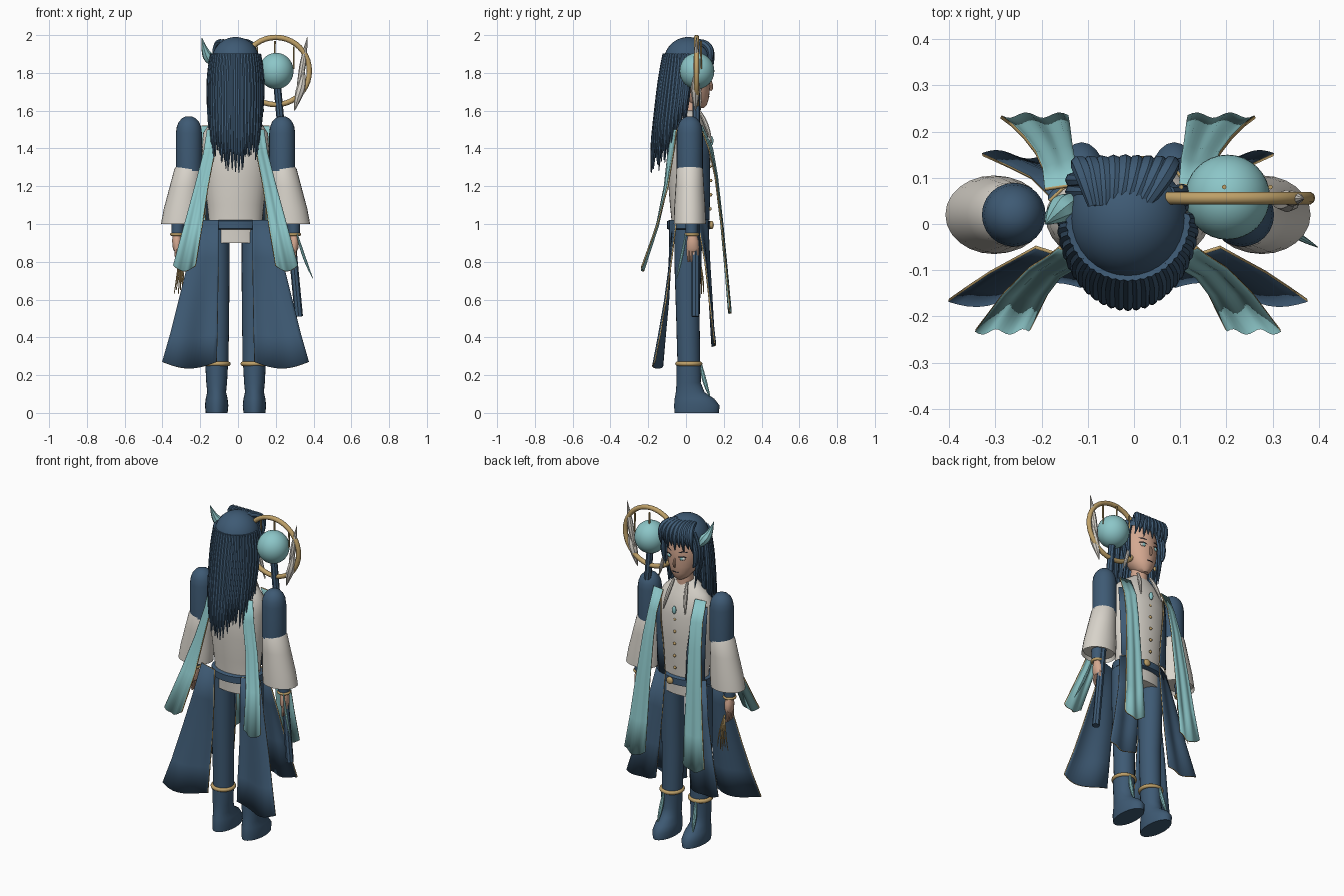
import bpy, bmesh, math, random
from math import sin, cos, pi, radians
from mathutils import Vector

random.seed(4)
if "Cube" in bpy.data.objects:
    bpy.data.objects.remove(bpy.data.objects["Cube"])
CX = -0.013          # body centre line
made = []


def material(name, rgb):
    m = bpy.data.materials.new(name)
    m.use_nodes = True
    lin = [((c / 255 + 0.055) / 1.055) ** 2.4 for c in rgb] + [1]
    m.diffuse_color = lin
    m.node_tree.nodes["Principled BSDF"].inputs["Base Color"].default_value = lin
    return m


BLUE = material("slate blue", (62, 90, 116))
TEAL = material("pale teal", (140, 198, 200))
GOLD = material("soft gold", (190, 160, 104))
CREAM = material("cream", (218, 213, 204))
SKIN = material("skin", (212, 168, 144))
DARK = material("dark ink", (36, 42, 54))


def finish(ob, name, *mats):
    ob.name = name
    ob.location.x += CX
    ob.data.materials.clear()
    for m in mats:
        ob.data.materials.append(m)
    made.append(ob)
    return ob


def from_bm(bm, name, *mats):
    bmesh.ops.recalc_face_normals(bm, faces=bm.faces)
    me = bpy.data.meshes.new(name)
    bm.to_mesh(me)
    bm.free()
    ob = bpy.data.objects.new(name, me)
    bpy.context.collection.objects.link(ob)
    return finish(ob, name, *mats)


def loft(name, mat, rings, n=24):
    """Stack of ellipses (x, y, z, rx, ry), capped at both ends."""
    bm = bmesh.new()
    loops = [[bm.verts.new((x + rx * cos(2 * pi * i / n), y + ry * sin(2 * pi * i / n), z))
              for i in range(n)] for x, y, z, rx, ry in rings]
    for a, b in zip(loops, loops[1:]):
        for i in range(n):
            bm.faces.new((a[i], a[i - 1], b[i - 1], b[i]))
    bm.faces.new(loops[0])
    bm.faces.new(loops[-1])
    return from_bm(bm, name, mat)


def tubes(name, mat, paths):
    """Tapered tubes; each path is a list of (x, y, z, radius)."""
    cu = bpy.data.curves.new(name, "CURVE")
    cu.dimensions = "3D"
    cu.bevel_depth, cu.bevel_resolution, cu.use_fill_caps = 1, 2, True
    for path in paths:
        sp = cu.splines.new("NURBS")
        sp.points.add(len(path) - 1)
        for p, (x, y, z, r) in zip(sp.points, path):
            p.co, p.radius = (x, y, z, 1), r
        sp.order_u, sp.use_endpoint_u, sp.resolution_u = min(3, len(path)), True, 5
    ob = bpy.data.objects.new(name, cu)
    bpy.context.collection.objects.link(ob)
    bpy.ops.object.select_all(action="DESELECT")
    ob.select_set(True)
    bpy.context.view_layer.objects.active = ob
    bpy.ops.object.convert(target="MESH")
    return finish(bpy.context.view_layer.objects.active, name, mat)


def panel(name, mat, s, rows, waves=2, amp=0.01, sag=0.03, n=14):
    """Cloth strip from rows (x_in, x_out, y_in, y_out, z), with a gold rim."""
    bm = bmesh.new()
    grid = []
    for k, (xi, xo, yi, yo, z) in enumerate(rows):
        t = k / (len(rows) - 1)
        grid.append([bm.verts.new((s * (xi + (xo - xi) * u),
                                   yi + (yo - yi) * u + amp * t * sin(waves * pi * u),
                                   z - sag * t ** 3 * sin(pi * u)))
                     for u in (i / n for i in range(n + 1))])
    for a, b in zip(grid, grid[1:]):
        for i in range(n):
            bm.faces.new((a[i], a[i + 1], b[i + 1], b[i]))
    ob = from_bm(bm, name, mat, GOLD)
    mod = ob.modifiers.new("thickness", "SOLIDIFY")
    mod.thickness, mod.offset, mod.material_offset_rim = 0.007, 0, 1


def ball(name, mat, loc, scale):
    bpy.ops.mesh.primitive_uv_sphere_add(segments=32, ring_count=20, radius=1, location=loc)
    bpy.context.object.scale = scale
    return finish(bpy.context.object, name, mat)


def hoop(name, mat, loc, r, thick, rot=(0, 0, 0)):
    bpy.ops.mesh.primitive_torus_add(location=loc, rotation=rot, major_radius=r, minor_radius=thick,
                                     major_segments=40, minor_segments=10)
    return finish(bpy.context.object, name, mat)


# Torso, belt, neck
loft("tunic", CREAM, [(0, .015, z, rx, ry) for z, rx, ry in (
    (.9, .15, .085), (1.0, .14, .09), (1.1, .15, .1), (1.25, .17, .112), (1.4, .178, .115),
    (1.48, .172, .1), (1.53, .14, .08), (1.565, .1, .065), (1.6, .05, .05))], 32)
loft("belt", BLUE, [(0, .015, z, r, r - .045) for z, r in
                    ((.97, .15), (.975, .16), (1.015, .16), (1.02, .15))], 32)
ball("belt_buckle", GOLD, (.03, .135, .995), (.022, .012, .022))
loft("neck", SKIN, [(0, .025, 1.56, .05, .05), (0, .03, 1.68, .045, .045)])
for i in range(5):
    ball(f"button_{i}", GOLD, (0, .128 + .004 * sin(i), 1.08 + .075 * i), (.009, .008, .009))
ball("pendant", TEAL, (0, .135, 1.44), (.013, .01, .025))

# Limbs and clothing, both sides
for s, side in ((1, "left"), (-1, "right")):
    loft(side + "_boot", BLUE, [(s * .1, y, z, rx, ry) for y, z, rx, ry in (
        (.057, 0, .058, .118), (.057, .04, .062, .12), (.045, .075, .058, .105),
        (.022, .11, .05, .076), (.014, .16, .055, .064), (.015, .255, .06, .066))])
    hoop(side + "_boot_band", GOLD, (s * .098, .015, .26), .06, .012)
    tubes(side + "_boot_trim", TEAL, [[(s * .11, .08, .26, .004), (s * .115, .09, .18, .02),
                                       (s * .12, .125, .09, .004)]])
    loft(side + "_leg", BLUE, [(s * x, y, z, rx, ry) for x, y, z, rx, ry in (
        (.096, .015, .25, .058, .06), (.096, .01, .5, .062, .062),
        (.098, .01, .75, .066, .07), (.098, .012, .97, .066, .075))])
    loft(side + "_upper_arm", BLUE, [(s * .247, .02, z, r, r) for z, r in (
        (1.57, .015), (1.56, .036), (1.54, .054), (1.515, .064), (1.48, .069), (1.28, .069))])
    loft(side + "_sleeve", CREAM, [(s * x, .02, z, rx, ry) for x, z, rx, ry in (
        (.25, 1.31, .06, .06), (.252, 1.29, .072, .07), (.265, 1.2, .083, .075),
        (.28, 1.08, .1, .083), (.29, 1.0, .105, .085), (.29, 1.02, .095, .075))])
    loft(side + "_cuff", BLUE, [(s * .305, .03, 1.03, .035, .035), (s * .308, .03, .94, .032, .032)])
    hoop(side + "_bracelet", GOLD, (s * .308, .03, .945), .031, .008)
    loft(side + "_palm", SKIN, [(s * .31, .035, z, rx, ry) for z, rx, ry in (
        (.94, .022, .024), (.91, .026, .032), (.87, .022, .034), (.855, .014, .028))], 16)
    tubes(side + "_fingers", SKIN, [[(s * .312, .012 + .016 * i, .87, .01), (s * .318, .012 + .016 * i, .83, .009),
                                     (s * .308, .014 + .016 * i, .8, .006)] for i in range(4)])
    # Coat tails, chest facing and front skirt
    panel(side + "_coat_tail", BLUE, s, ((.09, .2, -.085, -.05, 1.02), (.09, .245, -.088, -.075, .82),
          (.093, .3, -.1, -.105, .6), (.096, .345, -.12, -.135, .42), (.1, .388, -.135, -.165, .27)), 2, .018, .035)
    panel(side + "_chest_facing", BLUE, s, ((.115, .17, .1, .05, 1.47), (.1, .17, .122, .06, 1.36),
          (.08, .165, .125, .065, 1.2), (.07, .16, .12, .065, 1.02)), 1, .02, 0)
    panel(side + "_front_skirt", BLUE, s, ((.075, .17, .115, .06, 1.02), (.085, .21, .125, .1, .8),
          (.1, .26, .135, .125, .58), (.12, .315, .142, .15, .37)), 3, .008, .02)
    # Long scarf ends, front and back
    panel(side + "_front_scarf", TEAL, s, ((.11, .18, .085, .075, 1.52), (.115, .185, .14, .12, 1.4),
          (.12, .2, .165, .155, 1.25), (.124, .225, .192, .188, 1.0), (.127, .25, .215, .213, .75),
          (.13, .275, .232, .232, .56)), 4, .006, .035)
    panel(side + "_back_scarf", TEAL, s, ((.09, .15, -.07, -.05, 1.5), (.11, .168, -.095, -.065, 1.38),
          (.145, .215, -.115, -.095, 1.2), (.175, .27, -.155, -.15, 1.0), (.212, .33, -.23, -.23, .78)), 4, .006, .03)
    tubes(side + "_collar", CREAM, [[(s * .045, .07, 1.6, .006), (s * .06, .115, 1.53, .018),
                                     (s * .075, .135, 1.43, .003)]])
    # Eyes, lashes, brows and drop earrings
    ball(side + "_eye", CREAM, (s * .042, .116, 1.765), (.021, .009, .011))
    ball(side + "_iris", TEAL, (s * .041, .122, 1.765), (.01, .006, .011))
    tubes(side + "_lash", DARK, [[(s * .02, .126, 1.77, .002), (s * .042, .127, 1.783, .004),
                                  (s * .068, .112, 1.775, .002)]])
    tubes(side + "_brow", DARK, [[(s * .02, .125, 1.797, .002), (s * .045, .122, 1.81, .004),
                                  (s * .07, .106, 1.805, .002)]])
    ball(side + "_earring", GOLD, (s * .098, .05, 1.69), (.008, .008, .014))

# Head
loft("head", SKIN, [(0, y, z, rx, ry) for y, z, rx, ry in (
    (.07, 1.615, .02, .025), (.06, 1.63, .043, .05), (.048, 1.665, .07, .073), (.04, 1.71, .09, .086),
    (.035, 1.77, .1, .095), (.03, 1.84, .1, .098), (.025, 1.9, .085, .085), (.02, 1.95, .05, .05))], 28)
tubes("nose", SKIN, [[(0, .128, 1.76, .006), (0, .142, 1.72, .011), (0, .128, 1.708, .006)]])
tubes("mouth", DARK, [[(-.02, .122, 1.674, .002), (0, .127, 1.672, .003), (.02, .122, 1.674, .002)]])

# Hair cap with an open face
cap = ball("hair_cap", BLUE, (0, .012, 1.86), (.128, .13, .13))
bm = bmesh.new()
bm.from_mesh(cap.data)
bmesh.ops.delete(bm, geom=[f for f in bm.faces if f.calc_center_median().z < -.35
                           or (f.calc_center_median().z < .1 and f.calc_center_median().y > .3)], context="FACES")
bm.to_mesh(cap.data)
bm.free()

# Hanging back hair in two layers
strands = []
for count, R, top in ((25, .13, 1.87), (17, .1, 1.82)):
    for i in range(count):
        a = pi + pi * i / (count - 1)
        back = -sin(a)
        end = 1.47 - .16 * back + random.uniform(-.05, .04)
        x, y = R * cos(a), .012 + R * sin(a)
        strands.append([(x * .95, y * .95, top + .03, .012), (x * 1.06, y - .012 * back, top - .07, .016),
                        (x * 1.07, y - .03 * back - .01, (top + end) / 2, .015),
                        (x * 1.05, y - .042 * back - .02, end + .12, .012),
                        (x * 1.03, y - .045 * back - .022, end, .002)])
tubes("back_hair", BLUE, strands)

# Swept fringe and side locks
tubes("fringe", BLUE, [[(-.075 + .014 * i, .04, 1.965, .012), (-.09 + .021 * i, .1, 1.965, .022),
                        (-.11 + .026 * i, .142, 1.9, .02),
                        (-.115 + .027 * i, .138 - .006 * abs(i - 4), 1.815 + .02 * (i % 2), .002)] for i in range(9)])
tubes("side_locks", BLUE, [[(s * .09, .07 + d, 1.92, .012), (s * .122, .07 + d, 1.85, .018),
                            (s * .118, .07 + d, 1.72, .014), (s * .1, .075 + d, end, .002)]
                           for s, d, end in ((-1, 0, 1.58), (-1, -.03, 1.62), (1, 0, 1.68), (1, -.03, 1.62), (-1, .025, 1.72))])
tubes("ear_fin", TEAL, [[(-.105, .06, 1.83, .006), (-.135, .04, 1.87, .036), (-.165, .015, 1.92, .018),
                         (-.178, 0, 1.985, .001)]])

# Staff with orb, hoop and feathers
tubes("staff", BLUE, [[(.22, .055, 1.74, .02), (.335, .05, .51, .022)]])
ball("orb", TEAL, (.215, .058, 1.81), (.092, .092, .096))
hoop("staff_hoop", GOLD, (.213, .056, 1.81), .178, .014, (pi / 2, 0, 0))
tubes("hoop_pins", GOLD, [[(x, .08, z + .07, .005), (x, .08, z - .05, .004)]
                          for x, z in ((.115, 1.87), (.208, 1.9), (.308, 1.87))])
tubes("staff_feathers", CREAM, [
    [(.38, .055, 1.99, .001), (.362, .055, 1.88, .018), (.345, .055, 1.78, .016), (.325, .055, 1.7, .004)],
    [(.362, .05, 1.82, .002), (.355, .05, 1.74, .026), (.33, .05, 1.67, .022), (.312, .05, 1.6, .002)],
    [(.11, .07, 1.75, .002), (.125, .075, 1.67, .018), (.15, .07, 1.59, .002)]])

# Wrist charm and hand tassel
tubes("wrist_shard", TEAL, [[(.325, .0, .95, .003), (.355, -.02, .83, .014), (.41, -.05, .71, .001)]])
tubes("hand_tassel", GOLD, [[(-.295, .06, .84, .004), (-.305 + .006 * i, .075 + .008 * (i % 3), .75, .005),
                             (-.325 + .011 * i, .07 + .012 * (i % 3), .63 + .02 * (i % 2), .002)] for i in range(6)])

bpy.ops.object.select_all(action="DESELECT")
for ob in made:
    ob.select_set(True)
bpy.context.view_layer.objects.active = made[0]
bpy.ops.object.shade_smooth_by_angle(angle=radians(40))
